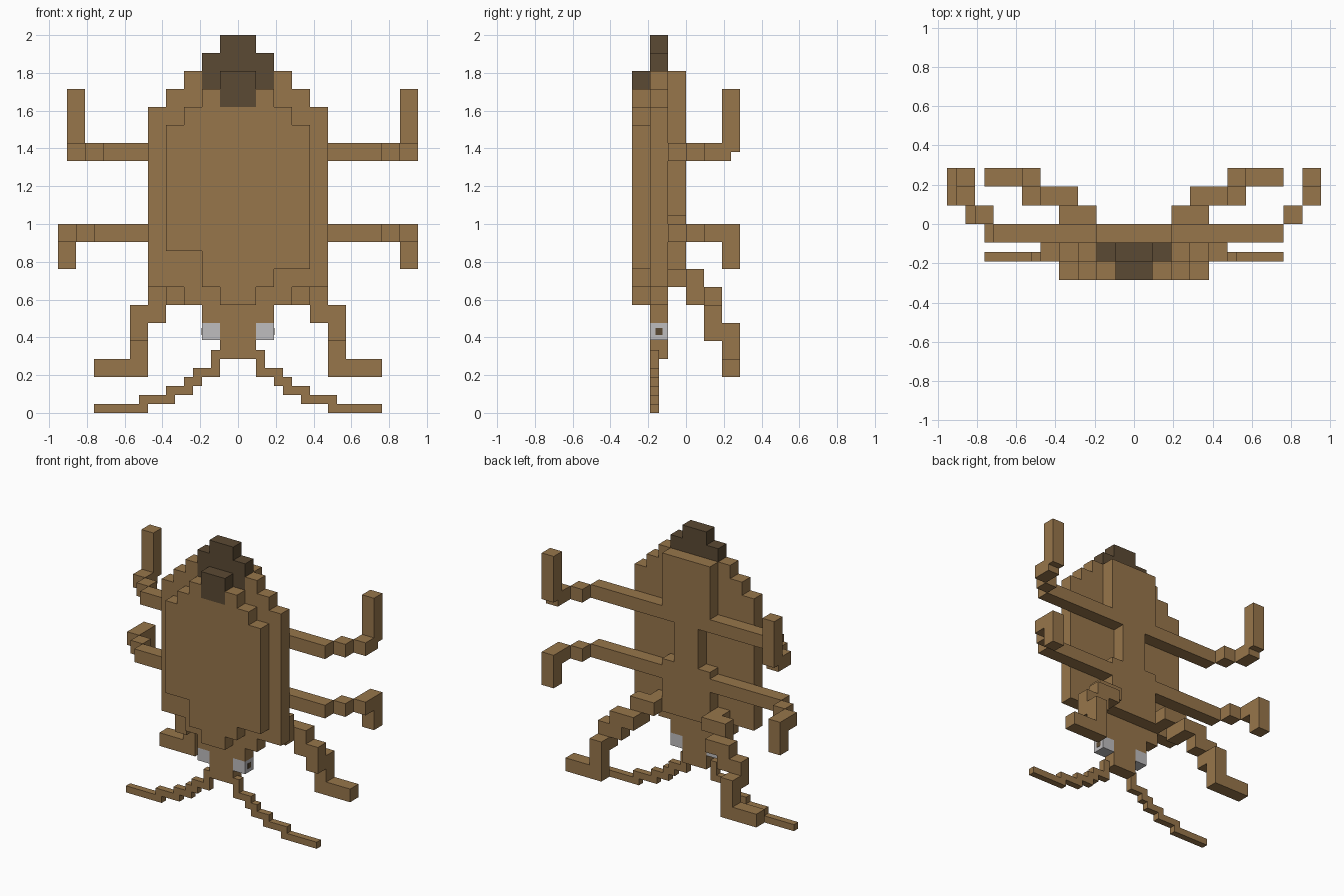
import bpy
import bmesh
from mathutils import Vector

UNIT = 2 / 21      # size of one block
HALF = UNIT / 2    # size of one half block

default_cube = bpy.data.objects.get("Cube")
if default_cube:
    bpy.data.objects.remove(default_cube, do_unlink=True)


def make_material(name, colour):
    material = bpy.data.materials.new(name)
    material.use_nodes = True
    material.diffuse_color = (*colour, 1)
    shader = material.node_tree.nodes["Principled BSDF"]
    shader.inputs["Base Color"].default_value = (*colour, 1)
    shader.inputs["Roughness"].default_value = 0.9
    return material


brown = make_material("shell brown", (0.31, 0.18, 0.07))
dark = make_material("dark brown", (0.105, 0.067, 0.033))
grey = make_material("eye grey", (0.52, 0.51, 0.52))


def finish(name, bm, material):
    bmesh.ops.recalc_face_normals(bm, faces=bm.faces)
    mesh = bpy.data.meshes.new(name)
    bm.to_mesh(mesh)
    bm.free()
    mesh.materials.append(material)
    part = bpy.data.objects.new(name, mesh)
    bpy.context.collection.objects.link(part)
    return part


def plate(name, material, front, back, right_rows, left_rows=None):
    """Extrude a stepped outline; each row is (half width, start z, end z)."""
    outline = [(w, z) for w, low, high in left_rows or right_rows for z in (low, high)]
    other = [(-w, z) for w, low, high in right_rows for z in (low, high)]
    bm = bmesh.new()
    verts = [bm.verts.new(Vector((x, front, z)) * UNIT) for x, z in outline + other[::-1]]
    face = bm.faces.new(verts)
    grown = bmesh.ops.extrude_face_region(bm, geom=[face])["geom"]
    moved = [v for v in grown if isinstance(v, bmesh.types.BMVert)]
    bmesh.ops.translate(bm, verts=moved, vec=(0, (back - front) * UNIT, 0))
    return finish(name, bm, material)


def blocks(name, material, boxes, side=1, size=UNIT):
    """Join boxes given as ((x, x), (y, y), (z, z)); side -1 mirrors them."""
    bm = bmesh.new()
    for box in boxes:
        low, high = (Vector(corner) * size for corner in zip(*box))
        verts = bmesh.ops.create_cube(bm, size=1)["verts"]
        for v in verts:
            v.co = (low + high) / 2 + v.co * (high - low)
            v.co.x *= side
    return finish(name, bm, material)


# Body: middle layer with head, front shell and back ridge
plate("body_and_head", brown, -2, -1,
      [(1, 3, 5), (2, 5, 6), (3, 6, 7), (5, 7, 17), (4, 17, 18), (3, 18, 19), (2, 19, 18)])
shell_top = [(3, 16, 17), (2, 17, 18), (1, 18, 17)]
plate("front_shell", brown, -3, -2,
      [(1, 6, 7), (2, 7, 9), (4, 9, 16)] + shell_top,
      [(1, 6, 7), (2, 7, 8), (4, 8, 16)] + shell_top)
plate("back_ridge", brown, -1, 0, [(2, 7, 11), (1, 11, 15), (2, 15, 19)])

# Dark tail crest
plate("tail_crest", dark, -2, -1, [(2, 18, 20), (1, 20, 21)])
plate("tail_tip", dark, -3, -2, [(1, 17, 19)])

for label, side in (("left", 1), ("right", -1)):
    # Upper leg, half a block shorter on the right
    reach = 8 if side > 0 else 7.5
    knee, end = reach + 1, reach + 2
    blocks(label + "_upper_leg", brown, [
        ((1, reach), (-1, 0), (14, 15)),
        ((reach, knee), (0, 1), (14, 15)),
        ((knee, end), (1, 2.5), (14, 15)),
        ((knee, end), (2, 3), (14.5, 18)),
    ], side)

    # Middle leg, hooked downward
    blocks(label + "_middle_leg", brown, [
        ((1, 8), (-1, 0), (9.5, 10.5)),
        ((8, 9), (0, 1), (9.5, 10.5)),
        ((9, 10), (1, 3), (9.5, 10.5)),
        ((9, 10), (2, 3), (8, 9.5)),
    ], side)

    # Lower leg, stepping outward, back and down
    blocks(label + "_lower_leg", brown, [
        ((2, 3), (-1, 0), (7, 8)),
        ((2, 4), (0, 1), (7, 8)),
        ((3, 4), (0, 1), (6, 7)),
        ((3, 5), (1, 2), (6, 7)),
        ((4, 6), (1, 2), (5, 6)),
        ((5, 6), (1, 2), (4, 5)),
        ((5, 6), (2, 3), (3, 5)),
        ((5, 8), (2, 3), (2, 3)),
    ], side)

    # Thin stepped feeler, in half blocks
    depth = (-4, -3)
    blocks(label + "_feeler", brown, [
        ((2, 3), depth, (5, 7)),
        ((2, 5), depth, (4, 5)),
        ((4, 6), depth, (3, 4)),
        ((5, 8), depth, (2, 3)),
        ((7, 11), depth, (1, 2)),
        ((10, 16), depth, (0, 1)),
    ], side, HALF)

    # Eye with a small pupil plate on its outer face
    blocks(label + "_eye", grey, [((1, 2), (-2, -1), (4.05, 5))], side)
    blocks(label + "_pupil", dark, [((2, 2.02), (-1.7, -1.3), (4.33, 4.73))], side)
